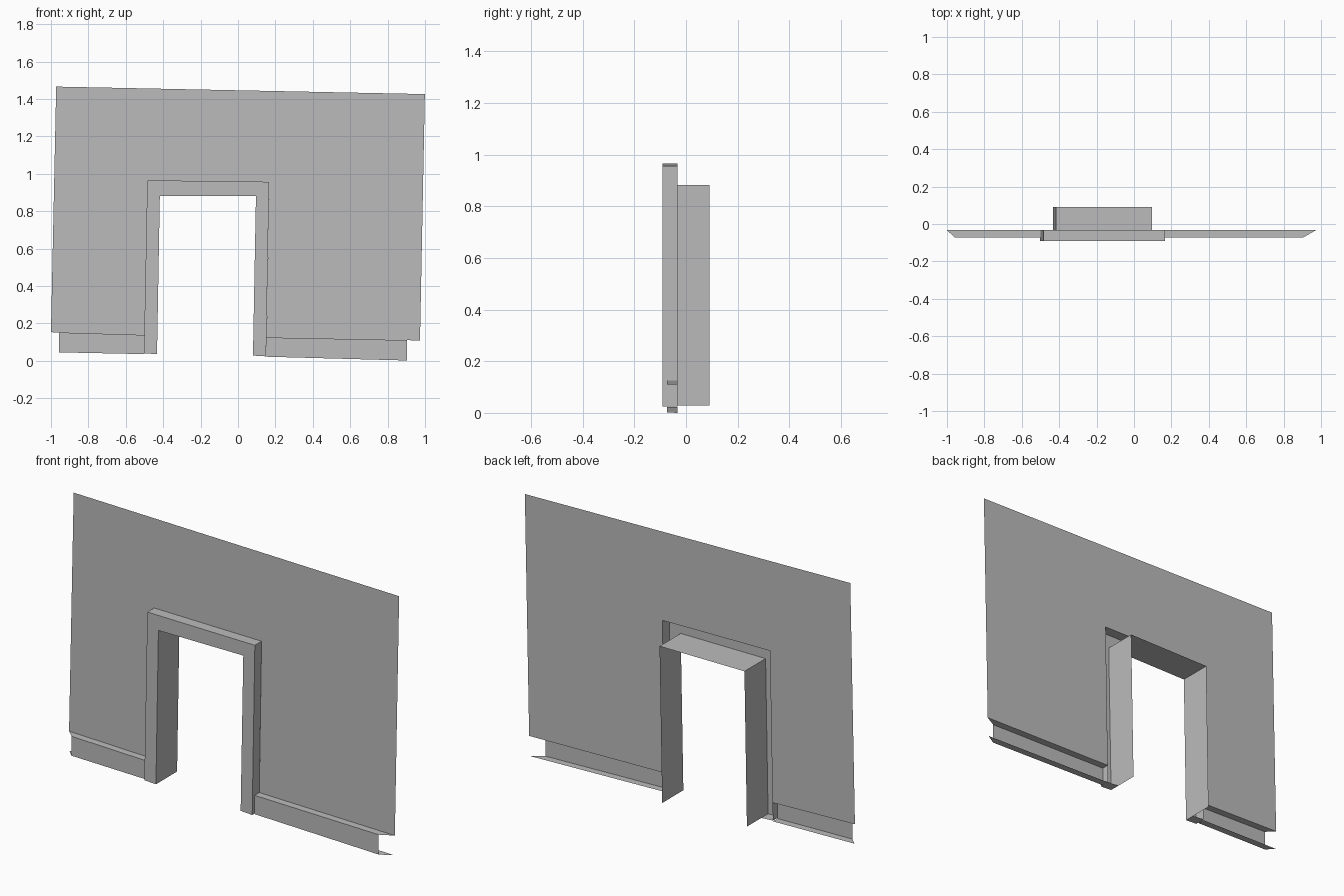
import bpy
import bmesh

cube = bpy.data.objects.get("Cube")
if cube:
    bpy.data.objects.remove(cube, do_unlink=True)

# One plain plaster grey
GREY = (0.5, 0.5, 0.5, 1)
grey = bpy.data.materials.new("plaster grey")
grey.use_nodes = True
grey.diffuse_color = GREY
grey.node_tree.nodes["Principled BSDF"].inputs["Base Color"].default_value = GREY

# Depths of the layers
WALL, BASE, FRONT, BACK = -0.033, -0.073, -0.0915, 0.0915


def at(points, y):
    """Place (x, z) points at depth y."""
    return [(x, y, z) for x, z in points]


def strip(a, b):
    """Quads joining two polylines of equal length."""
    return [[a[i], a[i + 1], b[i + 1], b[i]] for i in range(len(a) - 1)]


def sheet(name, polygons):
    """Make an open surface from a list of polygons."""
    bm = bmesh.new()
    for poly in polygons:
        bm.faces.new([bm.verts.new(p) for p in poly])
    bmesh.ops.remove_doubles(bm, verts=bm.verts, dist=0.0005)
    bmesh.ops.recalc_face_normals(bm, faces=bm.faces)
    mesh = bpy.data.meshes.new(name)
    bm.to_mesh(mesh)
    bm.free()
    mesh.materials.append(grey)
    obj = bpy.data.objects.new(name, mesh)
    bpy.context.collection.objects.link(obj)
    return obj


# Door outlines, from lower left over the top to lower right
outer = [(-0.503, 0.040), (-0.485, 0.965), (0.166, 0.957), (0.150, 0.024)]
inner = [(-0.433, 0.036), (-0.418, 0.882), (0.096, 0.882), (0.080, 0.028)]

# Thin wall sheet, cut around the door
wall = [(-1.0, 0.153), (-0.972, 1.466), (0.999, 1.426), (0.973, 0.109),
        (0.152, 0.125), outer[2], outer[1], (-0.501, 0.138)]
sheet("wall", [at(wall, WALL)])

# Door surround: raised face, outer returns and small feet
trim = strip(at(outer, FRONT), at(inner, FRONT))
trim += strip(at(outer, FRONT), at(outer, WALL))
for end in (0, -1):
    foot = [outer[end], inner[end]]
    trim += strip(at(foot, FRONT), at(foot, WALL))
sheet("door_surround", trim)

# Deep lining of the doorway
sheet("door_lining", strip(at(inner, FRONT), at(inner, BACK)))


# Skirting: C-shaped channel with a mitred outer end
def skirting(name, top, bottom, front_x):
    (x0, z0), (x1, z1) = top

    def edge(line, y, end_x):
        (a, za), (b, zb) = line
        return [(a, y, za), (end_x, y, za + (zb - za) * (end_x - a) / (b - a))]

    profile = [edge(top, WALL, top[1][0]), edge(top, BASE, front_x),
               edge(bottom, BASE, front_x), edge(bottom, WALL, bottom[1][0])]
    sheet(name, [q for a, b in zip(profile, profile[1:]) for q in strip(a, b)])


skirting("skirting_right", [(-0.501, 0.138), (-1.0, 0.153)],
         [(-0.503, 0.036), (-0.998, 0.046)], -0.957)
skirting("skirting_left", [(0.152, 0.125), (0.973, 0.109)],
         [(0.150, 0.022), (0.967, 0.0)], 0.903)
